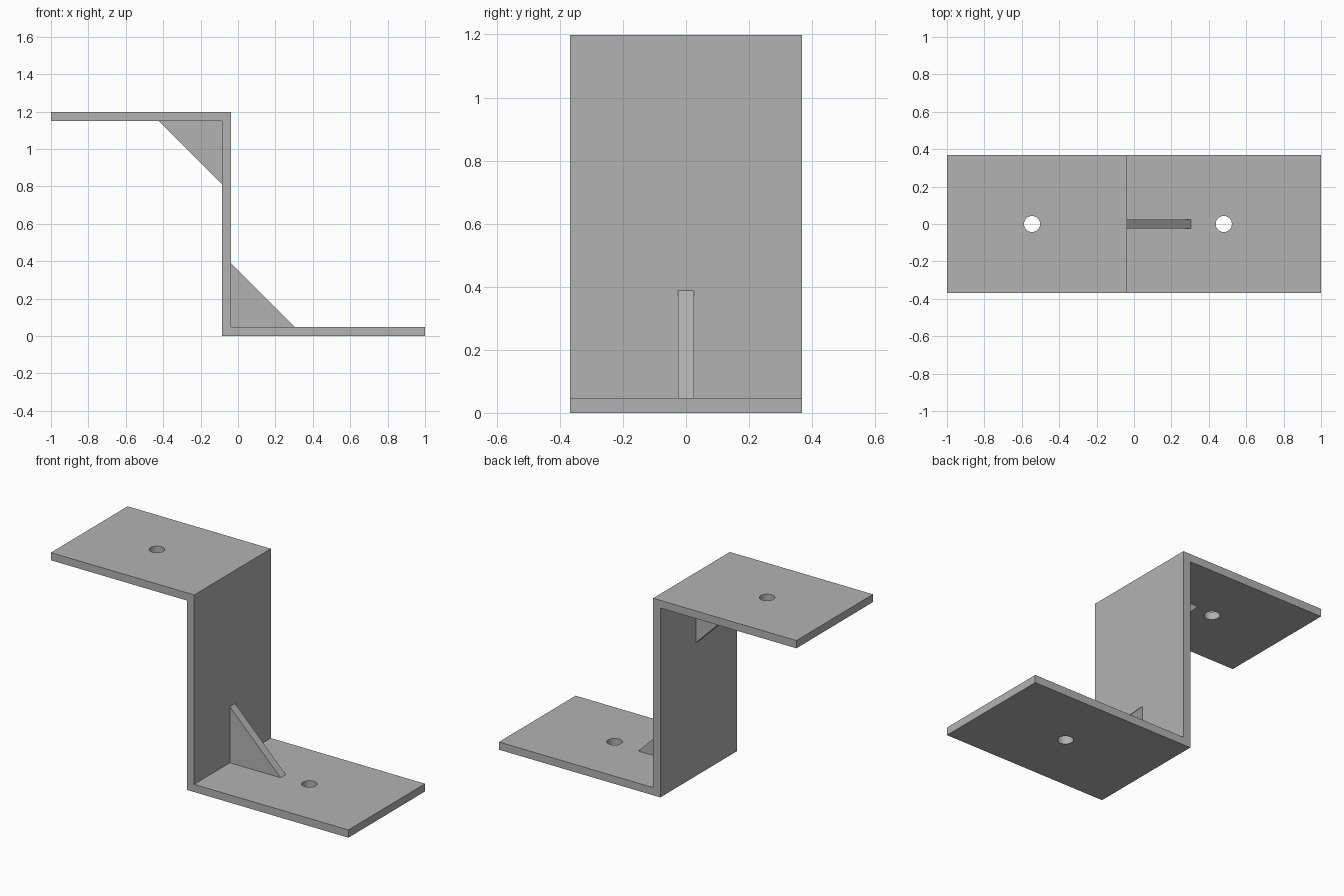
import bpy
import bmesh

default = bpy.data.objects.get("Cube")
if default:
    bpy.data.objects.remove(default, do_unlink=True)

WIDTH, HEIGHT, THICK = 0.736, 1.198, 0.047
WEB_LEFT, WEB_RIGHT = -0.085, -0.037
RIB_WIDTH, RIB_LEG = 0.05, 0.341
HOLE_RADIUS = 0.043

steel = bpy.data.materials.new("grey steel")
steel.use_nodes = True
grey = (0.45, 0.45, 0.45, 1)
steel.diffuse_color = grey
steel.node_tree.nodes["Principled BSDF"].inputs["Base Color"].default_value = grey


def extrude_profile(name, points, width):
    """Extrude an x-z outline symmetrically along y."""
    bm = bmesh.new()
    face = bm.faces.new([bm.verts.new((x, -width / 2, z)) for x, z in points])
    result = bmesh.ops.extrude_face_region(bm, geom=[face])
    moved = [v for v in result["geom"] if isinstance(v, bmesh.types.BMVert)]
    bmesh.ops.translate(bm, verts=moved, vec=(0, width, 0))
    bmesh.ops.recalc_face_normals(bm, faces=bm.faces)
    mesh = bpy.data.meshes.new(name)
    bm.to_mesh(mesh)
    bm.free()
    mesh.materials.append(steel)
    obj = bpy.data.objects.new(name, mesh)
    bpy.context.collection.objects.link(obj)
    return obj


def drill(obj, x, z):
    """Cut a vertical round hole through a plate."""
    bpy.ops.mesh.primitive_cylinder_add(vertices=48, radius=HOLE_RADIUS,
                                        depth=THICK * 4, location=(x, 0, z))
    cutter = bpy.context.object
    cutter.hide_render = True
    cutter.data.materials.append(steel)
    mod = obj.modifiers.new("hole", "BOOLEAN")
    mod.operation = "DIFFERENCE"
    mod.solver = "EXACT"
    mod.object = cutter
    bpy.context.view_layer.objects.active = obj
    bpy.ops.object.modifier_apply(modifier=mod.name)
    bpy.data.objects.remove(cutter, do_unlink=True)


# Z-shaped bent plate
bracket = extrude_profile("bracket_plate", [
    (-1, HEIGHT), (-1, HEIGHT - THICK), (WEB_LEFT, HEIGHT - THICK),
    (WEB_LEFT, 0), (1, 0), (1, THICK), (WEB_RIGHT, THICK),
    (WEB_RIGHT, HEIGHT)], WIDTH)

# Bolt holes in both flanges
drill(bracket, -0.545, HEIGHT - THICK / 2)
drill(bracket, 0.48, THICK / 2)

# Triangular stiffening ribs in the two inside corners
for name, x, z, side in (("upper_rib", WEB_LEFT, HEIGHT - THICK, -1),
                         ("lower_rib", WEB_RIGHT, THICK, 1)):
    extrude_profile(name, [(x, z), (x + side * RIB_LEG, z),
                           (x, z + side * RIB_LEG)], RIB_WIDTH)

# Smooth hole walls, sharp plate edges
bpy.ops.object.select_all(action="DESELECT")
bracket.select_set(True)
bpy.context.view_layer.objects.active = bracket
bpy.ops.object.shade_smooth_by_angle()
